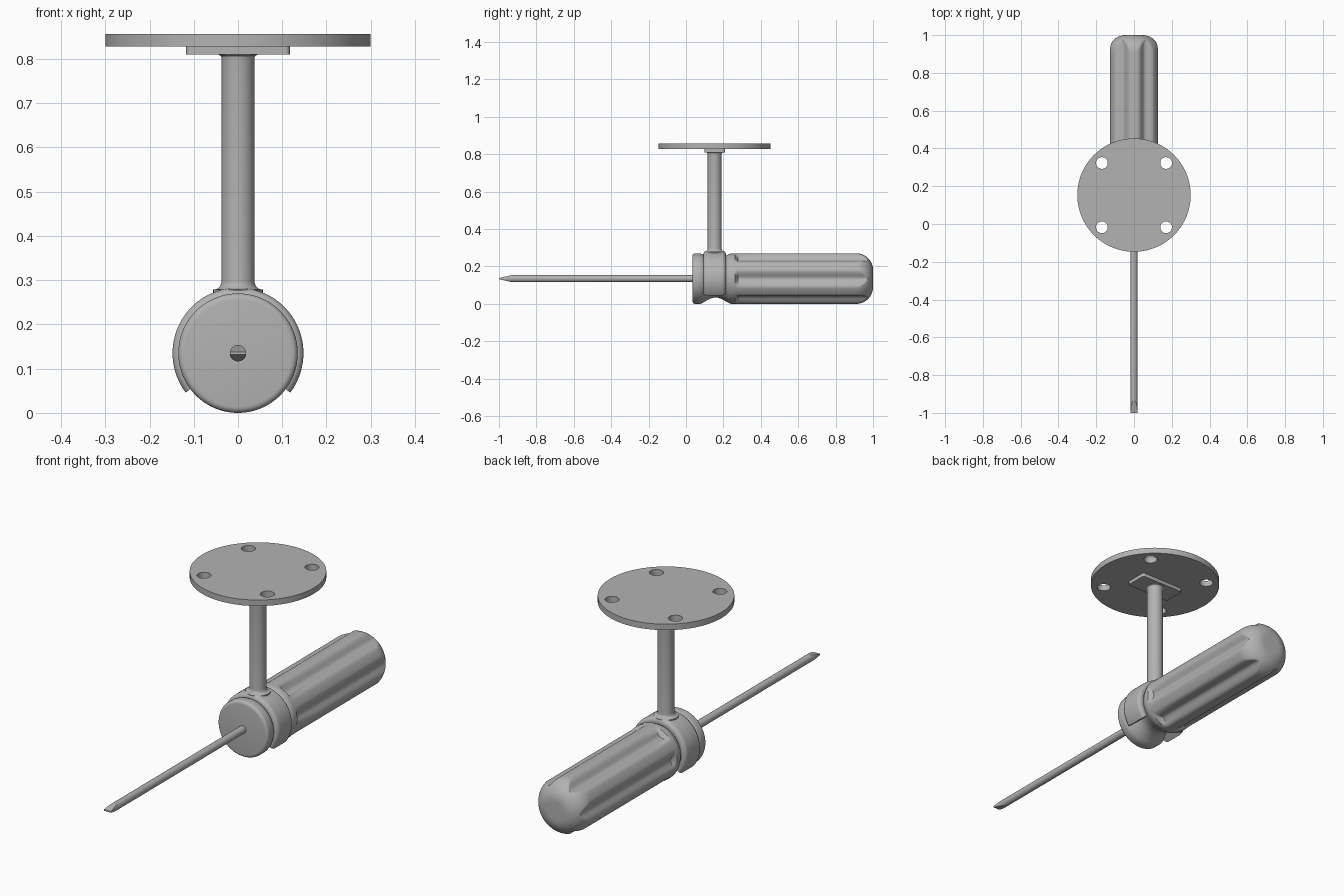
import bpy, bmesh
from math import cos, sin, pi, radians, sqrt
from mathutils import Vector

if "Cube" in bpy.data.objects:
    bpy.data.objects.remove(bpy.data.objects["Cube"])

AXIS_Z = 0.135      # height of the tool axis
POST_Y = 0.153      # centre of post, clip and mounting disc
R = 0.135           # handle radius

steel = bpy.data.materials.new("plain grey")
steel.use_nodes = True
steel.diffuse_color = (0.45, 0.45, 0.45, 1)
steel.node_tree.nodes["Principled BSDF"].inputs["Base Color"].default_value = steel.diffuse_color


def finish(obj, angle=32):
    """Give the object its material and smooth shading with sharp edges."""
    obj.data.materials.clear()
    obj.data.materials.append(steel)
    bpy.ops.object.select_all(action='DESELECT')
    obj.select_set(True)
    bpy.context.view_layer.objects.active = obj
    bpy.ops.object.shade_smooth_by_angle(angle=radians(angle))


def add_mesh(name, bm, angle=32):
    bmesh.ops.recalc_face_normals(bm, faces=bm.faces)
    mesh = bpy.data.meshes.new(name)
    bm.to_mesh(mesh)
    bm.free()
    obj = bpy.data.objects.new(name, mesh)
    bpy.context.collection.objects.link(obj)
    finish(obj, angle)
    return obj


def loft(rings):
    """Skin closed rings of equal length and cap both ends."""
    bm = bmesh.new()
    rows = [[bm.verts.new(p) for p in ring] for ring in rings]
    n = len(rows[0])
    for a, b in zip(rows, rows[1:]):
        for i in range(n):
            j = (i + 1) % n
            bm.faces.new((a[i], a[j], b[j], b[i]))
    bm.faces.new(rows[0])
    bm.faces.new(rows[-1])
    return bm


def arc(cx, cy, r, a0, a1, n):
    """Points on an arc, angles in degrees."""
    return [(cx + r * cos(radians(a0 + (a1 - a0) * i / n)),
             cy + r * sin(radians(a0 + (a1 - a0) * i / n))) for i in range(n + 1)]


def circle(r, n):
    return [(r * cos(2 * pi * i / n), r * sin(2 * pi * i / n)) for i in range(n)]


# Handle: turned profile with six flutes sunk into the grip
def flute(y, t):
    delta = abs((t + pi / 6) % (pi / 3) - pi / 6) / radians(22)
    start = min(max((y - 0.262) / 0.016, 0), 1)
    if delta >= 1 or start == 0:
        return R
    return R - 0.023 * start * (0.5 + 0.5 * cos(pi * delta))


profile = arc(0.049, R - 0.014, 0.014, 180, 90, 5)
profile += [(0.066, R)]
for i in range(17):                       # concave neck
    u = i / 16
    profile.append((0.076 + 0.164 * u, R - 0.034 * sin(pi * u) ** 1.3))
profile += [(y, R) for y in (0.25, 0.262, 0.267, 0.272, 0.278, 0.4, 0.55, 0.7, 0.85)]
profile += arc(0.91, R - 0.09, 0.09, 90, 0, 24)

SEG = 180
rings = []
for y, r in profile:
    ring = []
    for i in range(SEG):
        t = 2 * pi * i / SEG
        rr = min(r, flute(y, t))
        ring.append((rr * cos(t), y, AXIS_Z + rr * sin(t)))
    rings.append(ring)
add_mesh("handle", loft(rings))

# Shaft: round rod with a wedge tip cut by two sloping planes
SHAFT_R = 0.0185
bm = loft([[(x, y, AXIS_Z + z) for x, z in circle(SHAFT_R, 40)] for y in (0.06, -1.0)])
for side in (1, -1):
    normal = Vector((0, -(SHAFT_R - 0.003), side * 0.068))
    geom = bm.verts[:] + bm.edges[:] + bm.faces[:]
    cut = bmesh.ops.bisect_plane(bm, geom=geom, plane_co=(0, -1, AXIS_Z + side * 0.003),
                                 plane_no=normal, clear_outer=True)
    edges = [e for e in cut["geom_cut"] if isinstance(e, bmesh.types.BMEdge)]
    bmesh.ops.holes_fill(bm, edges=edges)
add_mesh("shaft", bm, 12)

# Clip: open ring gripping the neck, rounded outside and bulging inside
HALF, OUT, FIL = 0.06, 0.148, 0.018
section = arc(HALF - FIL, OUT - FIL, FIL, 0, 90, 6) + arc(FIL - HALF, OUT - FIL, FIL, 90, 180, 6)
section += [(-HALF + 2 * HALF * i / 10, 0.122 - 0.022 * sin(pi * i / 10)) for i in range(11)]
rings = []
for i in range(97):
    t = radians(-37 + 254 * i / 96)
    rings.append([(r * cos(t), POST_Y + y, AXIS_Z + r * sin(t)) for y, r in section])
add_mesh("clip", loft(rings))

# Post: round column flared into the clip and the bracket
POST_R = 0.0375
post = [(0.056, 0.26), (0.056, 0.274)]
post += [(x, z) for x, z in arc(POST_R + 0.0185, 0.297, 0.0185, 270, 180, 7)]
post += [(x, z) for x, z in arc(POST_R + 0.007, 0.802, 0.007, 180, 90, 5)]
post += [(POST_R + 0.007, 0.815)]
add_mesh("post", loft([[(x, POST_Y + y, z) for x, y in circle(r, 64)] for r, z in post]))

# Bracket plate: rectangle with slightly rounded corners
corner = 0.01
outline = []
for k, (sx, sy) in enumerate(((1, 1), (-1, 1), (-1, -1), (1, -1))):
    outline += arc(sx * (0.117 - corner), sy * (0.055 - corner), corner, 90 * k, 90 * k + 90, 5)
add_mesh("bracket_plate", loft([[(x, POST_Y + y, z) for x, y in outline] for z in (0.81, 0.83)]))

# Mounting disc: filled flat curve with four screw holes
curve = bpy.data.curves.new("mounting_disc", 'CURVE')
curve.dimensions = '2D'
curve.fill_mode = 'BOTH'
curve.extrude = 0.0145


def add_loop(cx, cy, r, n):
    spline = curve.splines.new('POLY')
    spline.points.add(n - 1)
    for point, (x, y) in zip(spline.points, circle(r, n)):
        point.co = (cx + x, cy + y, 0, 1)
    spline.use_cyclic_u = True


add_loop(0, 0, 0.3, 128)
for sx in (1, -1):
    for sy in (1, -1):
        add_loop(sx * 0.17, sy * 0.17, 0.031, 40)
disc = bpy.data.objects.new("mounting_disc", curve)
disc.location = (0, POST_Y, 0.8425)
bpy.context.collection.objects.link(disc)
bpy.ops.object.select_all(action='DESELECT')
disc.select_set(True)
bpy.context.view_layer.objects.active = disc
bpy.ops.object.convert(target='MESH')
disc = bpy.context.view_layer.objects.active
bm = bmesh.new()
bm.from_mesh(disc.data)
bmesh.ops.remove_doubles(bm, verts=bm.verts, dist=0.0001)
bmesh.ops.recalc_face_normals(bm, faces=bm.faces)
bm.to_mesh(disc.data)
bm.free()
finish(disc)
